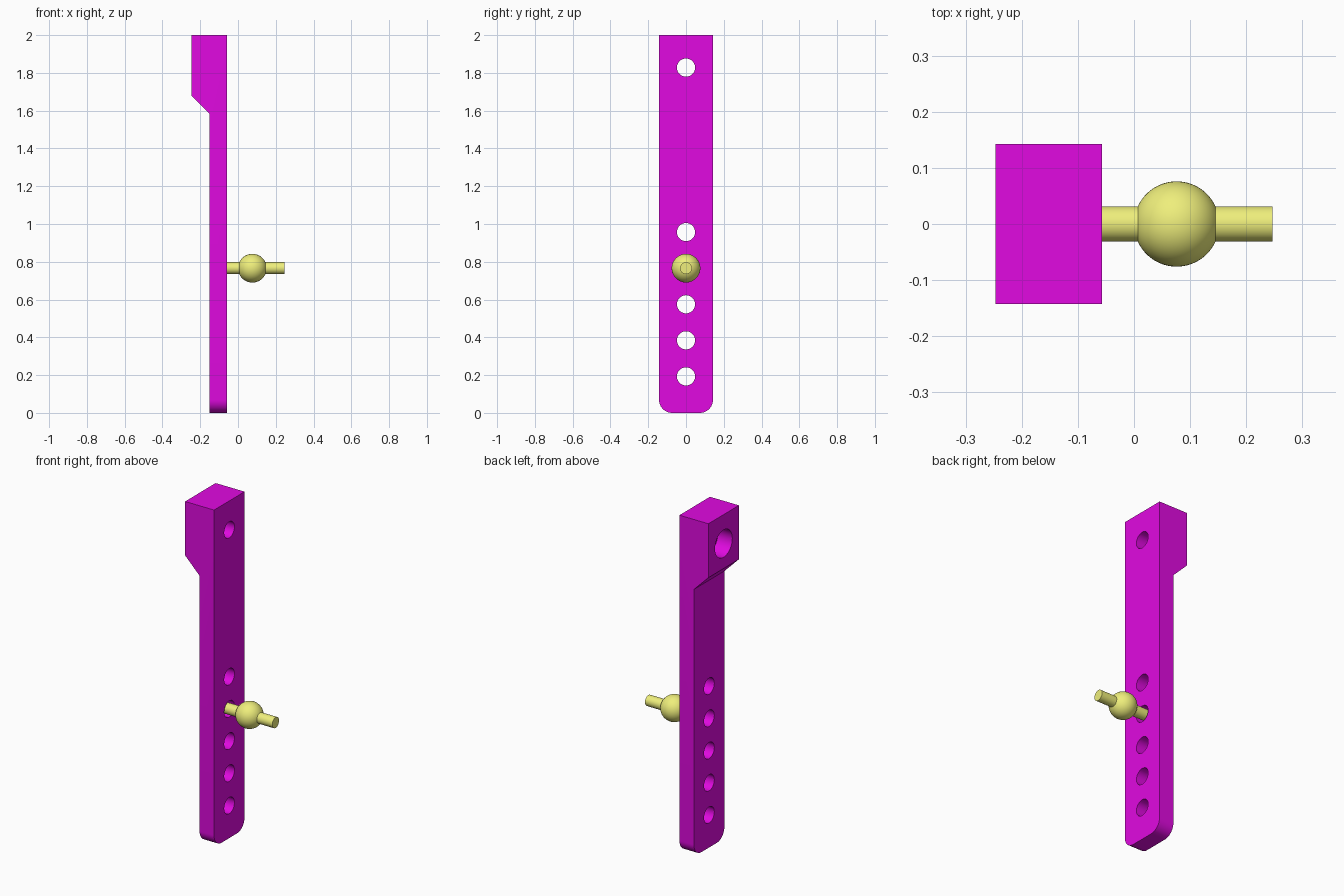
import bpy, bmesh, math
from mathutils import Matrix, Vector

if "Cube" in bpy.data.objects:
    bpy.data.objects.remove(bpy.data.objects["Cube"])

HALF_W = 0.143
HOLE_Z = [0.193 + 0.191 * i for i in range(5)]
HEAD_HOLE_Z = 1.828
PIN_Z = HOLE_Z[3]


def material(name, color):
    m = bpy.data.materials.new(name)
    m.diffuse_color = color
    m.use_nodes = True
    m.node_tree.nodes["Principled BSDF"].inputs["Base Color"].default_value = m.diffuse_color
    return m


def add_object(name, bm, mat=None):
    bmesh.ops.recalc_face_normals(bm, faces=bm.faces)
    mesh = bpy.data.meshes.new(name)
    bm.to_mesh(mesh)
    bm.free()
    ob = bpy.data.objects.new(name, mesh)
    bpy.context.collection.objects.link(ob)
    if mat:
        mesh.materials.append(mat)
    return ob


def select_only(ob):
    bpy.ops.object.select_all(action='DESELECT')
    ob.select_set(True)
    bpy.context.view_layer.objects.active = ob


def drill(target, x0, x1, z, radius):
    # Round hole along x, cut and baked into the target
    bm = bmesh.new()
    bmesh.ops.create_cone(bm, cap_ends=True, segments=48, radius1=radius, radius2=radius,
                          depth=x1 - x0,
                          matrix=Matrix.Translation(((x0 + x1) / 2, 0, z))
                          @ Matrix.Rotation(math.pi / 2, 4, 'Y'))
    cutter = add_object("hole_cutter", bm)
    cutter.hide_render = True
    mod = target.modifiers.new("hole", 'BOOLEAN')
    mod.operation, mod.solver, mod.object = 'DIFFERENCE', 'EXACT', cutter
    select_only(target)
    bpy.ops.object.modifier_apply(modifier=mod.name)
    bpy.data.objects.remove(cutter)


magenta = material("magenta", (0.75, 0.003, 0.75, 1))
yellow = material("pale_yellow", (0.86, 0.86, 0.2, 1))

# Lever bar: side profile with thick head, extruded across y
profile = [(-0.152, 0), (-0.057, 0), (-0.057, 2), (-0.247, 2), (-0.247, 1.68), (-0.152, 1.585)]
bm = bmesh.new()
face = bm.faces.new([bm.verts.new((x, -HALF_W, z)) for x, z in profile])
ext = bmesh.ops.extrude_face_region(bm, geom=[face])
bmesh.ops.translate(bm, vec=(0, 2 * HALF_W, 0),
                    verts=[g for g in ext["geom"] if isinstance(g, bmesh.types.BMVert)])
# Rounded lower corners
corners = [e for e in bm.edges if all(v.co.z < 0.001 for v in e.verts)
           and abs(e.verts[0].co.y - e.verts[1].co.y) < 0.001]
bmesh.ops.bevel(bm, geom=corners, offset=0.07, offset_type='OFFSET', segments=12,
                profile=0.5, affect='EDGES')
bar = add_object("lever_bar", bm, magenta)

# Adjustment holes, head hole and its wide recess at the back
for z in HOLE_Z + [HEAD_HOLE_Z]:
    drill(bar, -0.4, 0.1, z, 0.048)
drill(bar, -0.4, -0.152, HEAD_HOLE_Z, 0.081)
select_only(bar)
bpy.ops.object.shade_smooth_by_angle(angle=math.radians(30))

# Ball pin: rod and ball turned as one profile around the x axis
BALL_X, BALL_R, ROD_R = 0.076, 0.076, 0.0315
a = math.asin(ROD_R / BALL_R)
arc = [math.pi - a - (math.pi - 2 * a) * i / 24 for i in range(25)]
points = [(-0.095, 0), (-0.095, ROD_R)]
points += [(BALL_X + BALL_R * math.cos(t), BALL_R * math.sin(t)) for t in arc]
points += [(0.247, ROD_R), (0.247, 0)]
bm = bmesh.new()
verts = [bm.verts.new((x, 0, PIN_Z + r)) for x, r in points]
edges = [bm.edges.new(pair) for pair in zip(verts, verts[1:])]
bmesh.ops.spin(bm, geom=verts + edges, cent=Vector((0, 0, PIN_Z)), axis=(1, 0, 0),
               angle=2 * math.pi, steps=48, use_merge=True)
bmesh.ops.remove_doubles(bm, verts=bm.verts, dist=1e-5)
pin = add_object("ball_pin", bm, yellow)
select_only(pin)
bpy.ops.object.shade_smooth_by_angle(angle=math.radians(30))
